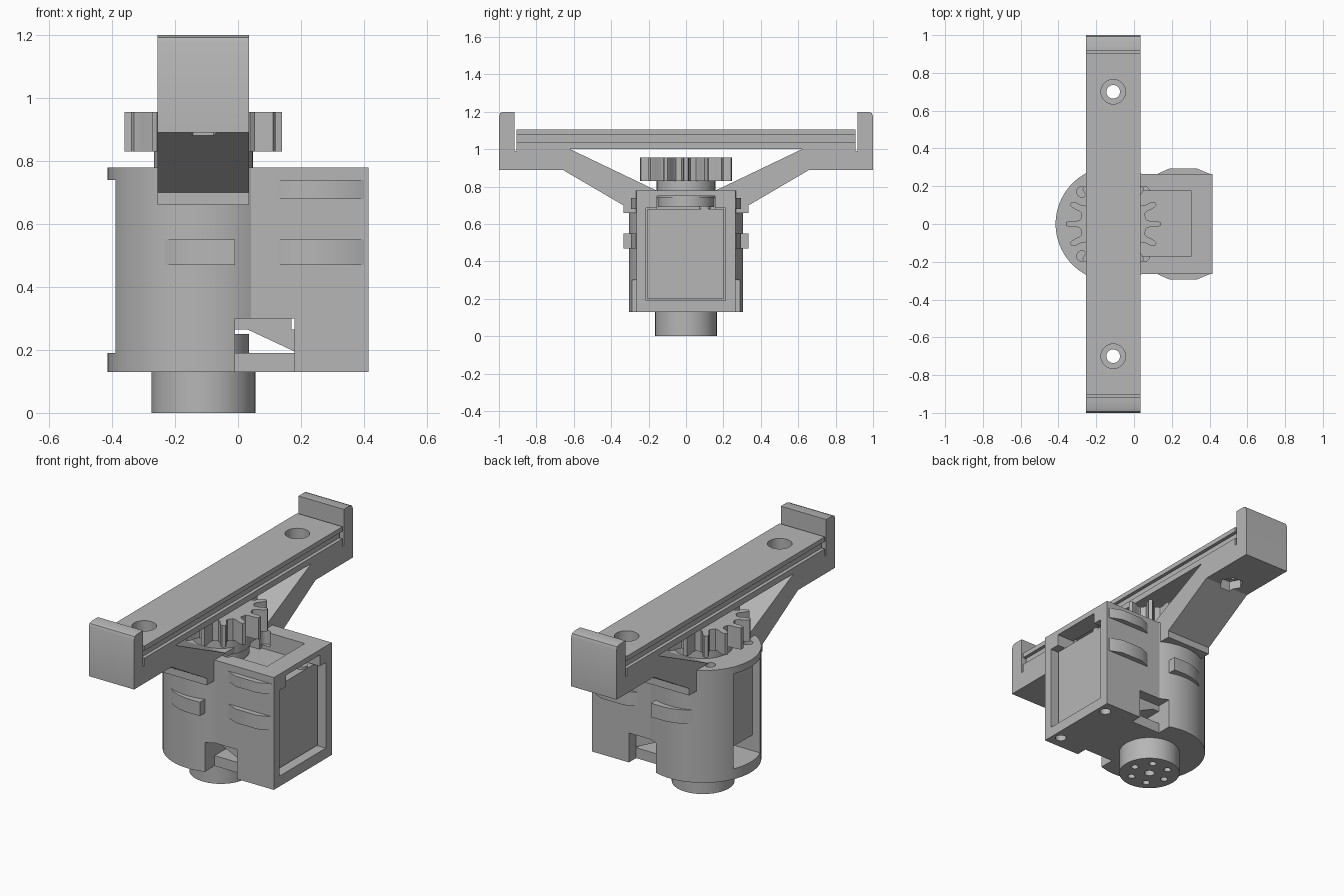
import bpy, bmesh, math

cube = bpy.data.objects.get("Cube")
if cube:
    bpy.data.objects.remove(cube, do_unlink=True)

grey = bpy.data.materials.new("plastic grey")
grey.use_nodes = True
grey.diffuse_color = (0.47, 0.47, 0.47, 1)
grey.node_tree.nodes["Principled BSDF"].inputs["Base Color"].default_value = (0.47, 0.47, 0.47, 1)

AX = -0.11                      # x of the turning axis
SIDES = (-1, 1)


def prism(name, pts, axis, lo, hi):
    """Extrude a 2D outline along one axis."""
    place = {"X": lambda p, d: (d, p[0], p[1]),
             "Y": lambda p, d: (p[0], d, p[1]),
             "Z": lambda p, d: (p[0], p[1], d)}[axis]
    bm = bmesh.new()
    ends = [[bm.verts.new(place(p, d)) for p in pts] for d in (lo, hi)]
    for ring in ends:
        bm.faces.new(ring)
    n = len(pts)
    for i in range(n):
        j = (i + 1) % n
        bm.faces.new((ends[0][i], ends[0][j], ends[1][j], ends[1][i]))
    bmesh.ops.recalc_face_normals(bm, faces=bm.faces)
    mesh = bpy.data.meshes.new(name)
    bm.to_mesh(mesh)
    bm.free()
    mesh.materials.append(grey)
    ob = bpy.data.objects.new(name, mesh)
    bpy.context.collection.objects.link(ob)
    return ob


def box(name, x0, x1, y0, y1, z0, z1):
    return prism(name, [(x0, y0), (x1, y0), (x1, y1), (x0, y1)], "Z", z0, z1)


def disc(name, x, y, r, z0, z1, n=32):
    pts = [(x + r * math.cos(math.tau * i / n), y + r * math.sin(math.tau * i / n))
           for i in range(n)]
    return prism(name, pts, "Z", z0, z1)


def combine(ob, other, operation="DIFFERENCE"):
    mod = ob.modifiers.new("combine", "BOOLEAN")
    mod.object, mod.operation, mod.solver = other, operation, "EXACT"
    bpy.context.view_layer.objects.active = ob
    bpy.ops.object.modifier_apply(modifier=mod.name)
    bpy.data.objects.remove(other, do_unlink=True)


def cut_box(ob, *bounds):
    combine(ob, box("cutter", *bounds))


def cut_disc(ob, *args):
    combine(ob, disc("cutter", *args))


# Housing: round shell joined to a square motor box
housing = disc("housing", AX, 0, 0.305, 0.13, 0.78, 96)
combine(housing, box("motor_box", 0.0, 0.415, -0.265, 0.265, 0.13, 0.78), "UNION")
cut_box(housing, 0.03, 0.305, -0.17, 0.175, 0.68, 0.9)        # open top pocket
cut_box(housing, AX, 0.5, -0.155, 0.155, 0.68, 0.75)          # slot over the motor
cut_box(housing, 0.33, 0.5, -0.215, 0.21, 0.19, 0.685)        # motor window
cut_box(housing, -0.5, -0.34, -0.121, 0.121, 0.19, 0.74)      # rear window
cut_box(housing, -0.4, -0.22, -0.121, 0.121, 0.19, 0.28)
cut_box(housing, -0.01, 0.18, -0.5, 0.5, 0.19, 0.30)          # passage for cables
for s in SIDES:
    y0, y1 = sorted((s * 0.2, s * 0.5))
    cut_box(housing, -0.01, 0.18, y0, y1, 0.1, 0.30)          # bottom notches
    cut_disc(housing, 0.365, s * 0.19, 0.03, 0.1, 0.18)       # bottom screw holes
    for dx in SIDES:
        cut_disc(housing, AX + dx * 0.165, s * 0.17, 0.028, 0.7, 0.9)

# Motor and parts seen inside the housing
box("motor_panel", 0.32, 0.37, -0.205, 0.2, 0.2, 0.68)
box("motor_flange", -0.01, 0.17, -0.2, 0.2, 0.265, 0.3)
prism("motor_wedge", [(0.03, 0.265), (0.18, 0.265), (0.18, 0.195)], "Y", -0.2, 0.2)
disc("motor_shaft", AX, 0, 0.145, 0.18, 0.25)
disc("spacer", AX, 0, 0.15, 0.69, 0.75, 48)
disc("cable_plug", 0.34, 0.1, 0.03, 0.65, 0.695, 16)

# Grip ribs on the box and curved lugs on the round shell
rib = [(0.10, 0.25), (0.13, 0.268), (0.19, 0.295), (0.33, 0.295), (0.40, 0.266), (0.40, 0.25)]
lug = [(-0.27, 0.25), (-0.2, 0.305), (-0.15, 0.325), (-0.1, 0.335), (-0.01, 0.335), (-0.01, 0.25)]
for s, side in ((-1, "front"), (1, "back")):
    for level, z0, z1 in (("upper", 0.68, 0.74), ("lower", 0.47, 0.55)):
        prism(f"{side}_{level}_rib", [(x, s * y) for x, y in rib], "Z", z0, z1)
    prism(f"{side}_lug", [(x, s * y) for x, y in lug], "Z", 0.47, 0.55)

# Output hub with a ring of screw holes
hub = disc("output_hub", AX, 0, 0.165, 0, 0.19, 64)
cut_disc(hub, AX, 0, 0.028, -0.1, 0.06, 20)
for i in range(6):
    a = math.tau * i / 6
    cut_disc(hub, AX + 0.105 * math.cos(a), 0.105 * math.sin(a), 0.02, -0.1, 0.06, 16)

# Gear and its neck
disc("gear_neck", AX, 0, 0.157, 0.74, 0.84, 64)
TEETH = 14
outline = []
for i in range(TEETH):
    for part, r in ((-0.30, 0.175), (-0.2, 0.19), (-0.17, 0.225), (-0.09, 0.25),
                    (0.09, 0.25), (0.17, 0.225), (0.2, 0.19), (0.30, 0.175)):
        a = math.tau * (i + part) / TEETH
        outline.append((AX + r * math.cos(a), r * math.sin(a)))
prism("gear", outline, "Z", 0.83, 0.955)

# Cross arm: bar, raised ends and sloped legs from one mirrored profile
half = [(0.905, 1.105), (0.905, 0.99), (0.918, 0.99), (0.918, 1.2), (0.975, 1.2),
        (0.993, 1.193), (1, 1.175), (1, 0.89), (0.66, 0.89), (0.335, 0.70),
        (0.335, 0.66), (0.265, 0.66), (0.265, 0.78), (0.16, 0.78), (0.62, 1.0)]
arm = prism("cross_arm", half + [(-y, z) for y, z in reversed(half)], "X", -0.255, 0.035)
cut_box(arm, -0.3, -0.235, -0.911, 0.911, 1.035, 1.078)       # side grooves
cut_box(arm, 0.015, 0.1, -0.911, 0.911, 1.035, 1.078)
for s in SIDES:
    cut_disc(arm, AX, s * 0.7, 0.036, 0.7, 1.3)               # bolt hole
    cut_disc(arm, AX, s * 0.7, 0.065, 1.04, 1.3)              # bolt head recess
    cut_disc(arm, AX, s * 0.7, 0.065, 0.7, 0.94, 6)           # nut pocket

# Smooth the round surfaces and keep the edges crisp
bpy.ops.object.select_all(action="DESELECT")
for ob in bpy.context.scene.objects:
    if ob.type == "MESH":
        ob.select_set(True)
        bpy.context.view_layer.objects.active = ob
bpy.ops.object.shade_smooth_by_angle(angle=math.radians(25))
